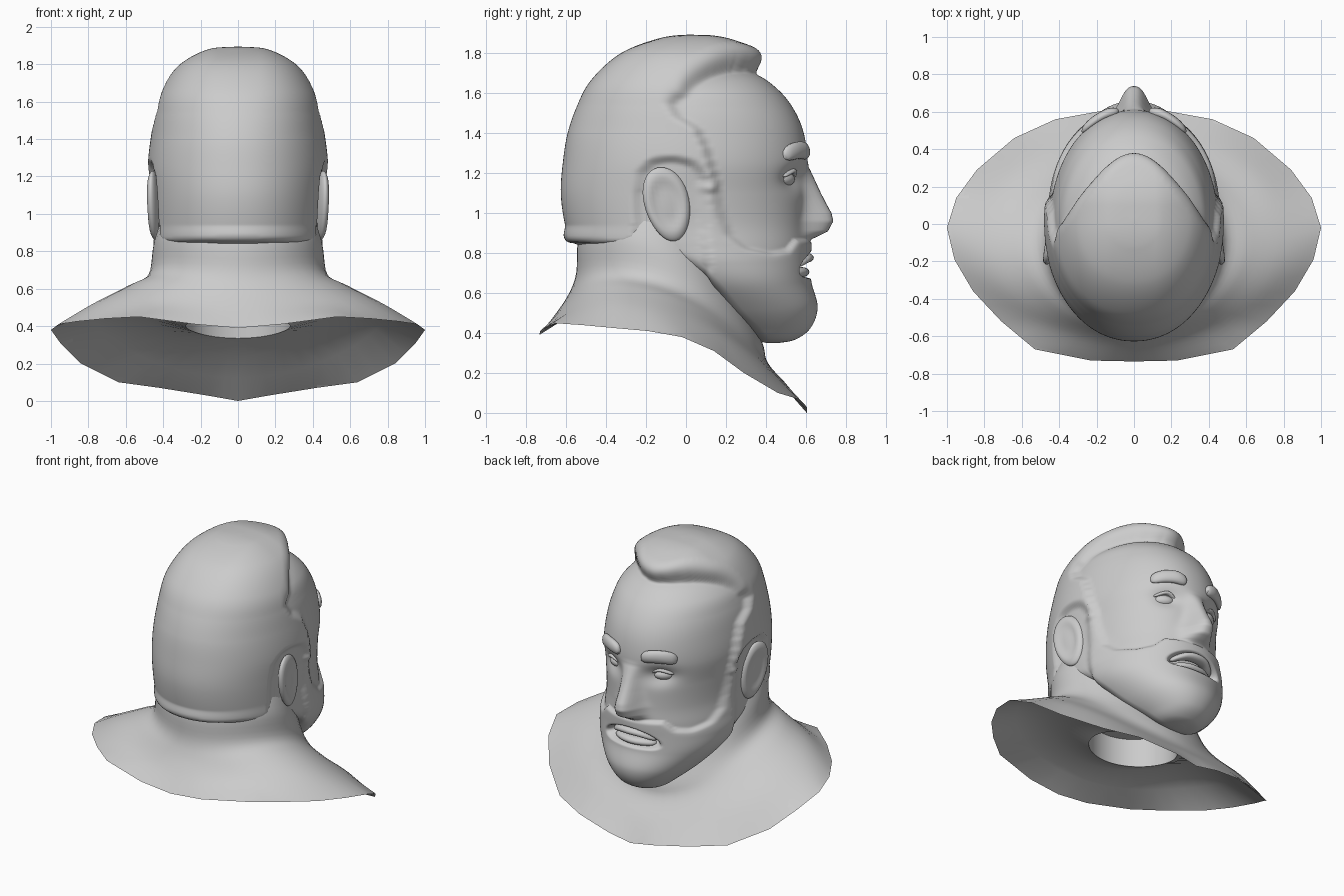
import bpy, bmesh, math
from mathutils import Vector

if "Cube" in bpy.data.objects:
    bpy.data.objects.remove(bpy.data.objects["Cube"])

grey = bpy.data.materials.new("light grey")
grey.diffuse_color = (0.6, 0.6, 0.6, 1)
grey.use_nodes = True
grey.node_tree.nodes["Principled BSDF"].inputs["Base Color"].default_value = grey.diffuse_color


def smooth(a, b, t):
    t = max(0.0, min(1.0, (t - a) / (b - a)))
    return t * t * (3 - 2 * t)


def bulge(width, t):
    """Rounded step: a quarter circle rising over the width."""
    t = max(0.0, min(1.0, t / width))
    return math.sqrt(1 - (1 - t) ** 2)


def spline(rows, n):
    """Catmull-Rom through rows of numbers, n steps per span."""
    out = []
    for i in range(len(rows) - 1):
        p = [rows[max(0, min(len(rows) - 1, i + k))] for k in (-1, 0, 1, 2)]
        for j in range(n):
            t = j / n
            out.append([0.5 * (2 * b + (c - a) * t + (2 * a - 5 * b + 4 * c - d) * t * t
                               + (3 * b - a - 3 * c + d) * t ** 3)
                        for a, b, c, d in zip(*p)])
    return out + [list(rows[-1])]


def lerp_table(table, z):
    for (z0, *a), (z1, *b) in zip(table, table[1:]):
        if z0 <= z <= z1:
            t = (z - z0) / (z1 - z0)
            return [p + (q - p) * t for p, q in zip(a, b)]
    return [0.0, 1.0]


def loft(rings, caps=True):
    bm = bmesh.new()
    vs = [[bm.verts.new(p) for p in r] for r in rings]
    n = len(rings[0])
    for a, b in zip(vs, vs[1:]):
        for i in range(n):
            bm.faces.new((a[i], a[(i + 1) % n], b[(i + 1) % n], b[i]))
    if caps:
        bm.faces.new(vs[0])
        bm.faces.new(vs[-1])
    bmesh.ops.recalc_face_normals(bm, faces=bm.faces)
    bm.normal_update()
    return bm


def finish(bm, name, angle=40):
    me = bpy.data.meshes.new(name)
    bm.to_mesh(me)
    bm.free()
    me.materials.append(grey)
    ob = bpy.data.objects.new(name, me)
    bpy.context.collection.objects.link(ob)
    bpy.ops.object.select_all(action='DESELECT')
    ob.select_set(True)
    bpy.context.view_layer.objects.active = ob
    bpy.ops.object.shade_smooth_by_angle(angle=math.radians(angle))
    return ob


def signed_distance(poly, y, z):
    """Positive inside a polygon in the side plane."""
    best, inside = 9.0, False
    for (ay, az), (by, bz) in zip(poly, poly[1:] + poly[:1]):
        dy, dz = by - ay, bz - az
        t = max(0, min(1, ((y - ay) * dy + (z - az) * dz) / (dy * dy + dz * dz)))
        best = min(best, math.hypot(y - ay - t * dy, z - az - t * dz))
        if (az > z) != (bz > z) and y < ay + dy * (z - az) / dz:
            inside = not inside
    return best if inside else -best


# Skull sections: height, back, front, half width, depth of widest point
skull = [(.375, .40, .47, .03, .43), (.39, .36, .54, .12, .42), (.44, .29, .605, .19, .38),
         (.53, .19, .635, .29, .29), (.65, .08, .605, .39, .19), (.75, -.15, .60, .43, .09),
         (.84, -.54, .605, .435, .02), (.95, -.575, .60, .432, -.02), (1.1, -.595, .60, .44, -.02),
         (1.25, -.585, .61, .45, 0), (1.4, -.56, .59, .435, 0), (1.52, -.51, .54, .41, 0),
         (1.62, -.43, .46, .365, .01), (1.70, -.28, .34, .26, .02), (1.73, -.11, .16, .12, .02),
         (1.737, .01, .03, .01, .02)]
# Side outlines of the hair and the beard
hair = [(.6, 2.1), (.6, 1.62), (0, 1.59), (-.05, 1.57), (-.07, 1.54),
        (-.04, 1.48), (.05, 1.43), (.10, 1.32), (.15, 1.15), (.13, 1.10), (.10, 1.13),
        (.08, 1.20), (.03, 1.25), (-.06, 1.27), (-.16, 1.26), (-.22, 1.20), (-.24, 1.08),
        (-.235, .92), (-.25, .86), (-.30, .85), (-.8, .87), (-.8, 2.1)]
beard = [(.14, 1.14), (.17, 1.0), (.21, .89), (.30, .82), (.42, .795), (.50, .81), (.54, .865),
         (.8, .86), (.8, .2), (.36, .2), (.20, .54), (.11, .70), (.09, .85), (.08, 1.14)]
# Nose: height, reach, half width
nose = [(.86, 0, .10), (.885, .06, .095), (.91, .11, .09), (.96, .138, .085), (1.0, .13, .075),
        (1.07, .092, .065), (1.15, .05, .058), (1.23, .005, .06), (1.26, 0, .06)]

rings, N = [], 200
for z, yb, yf, w, ym in spline(skull, 15):
    ring = []
    for i in range(N):
        a = 2 * math.pi * i / N
        s, c = math.sin(a), math.cos(a)
        ring.append((w * math.copysign(abs(c) ** .95, c), ym + s * ((yf - ym) if s > 0 else (ym - yb)), z))
    rings.append(ring)
bm = loft(rings)
moves, border = [], []
for v in bm.verts:
    x, y, z = v.co
    d = Vector()
    # raised hair with a thick quiff swept to a rounded peak
    peak = (.582 - 1.4 * math.hypot(x, .18) - y) / 1.3 + 3 * max(0, 1.57 - z)
    top = smooth(1.4, 1.7, z)
    dist = min(signed_distance(hair, y, z), peak)
    m = bulge(.024 + .05 * top, dist + .004)
    if m:
        lift = 1 - .5 * smooth(.08, .34, y)
        d += v.normal * m * (.032 + .125 * top * lift * smooth(-.7, 0, y) * smooth(.5, .1, abs(x)))
        d.y += m * .085 * smooth(0, .28, y) * top
    # raised beard
    fringe = signed_distance(beard, y, z) if z < 1.2 and y > 0 else -1
    d += v.normal * .024 * bulge(.024, fringe + .004)
    if abs(dist) < .02 + .05 * top or (abs(fringe) < .03 and y < .5):
        border.append(v)
    if y > .3:
        # nose, eye sockets and mouth hollow
        h, w = lerp_table(nose, z)
        d.y += h * math.exp(-abs(x / w) ** 2.8)
        d.y -= .045 * math.exp(-((abs(x) - .18) / .09) ** 2 - ((z - 1.175) / .06) ** 2)
        r = math.hypot(x / .17, (z - .74 + .8 * x * x) / .06)
        d.y -= .08 * smooth(1.2, .8, r)
    moves.append((v, d))
for v, d in moves:
    v.co += d
for _ in range(5):
    bmesh.ops.smooth_vert(bm, verts=border, factor=.5, use_axis_x=True, use_axis_y=True, use_axis_z=True)
finish(bm, "head", 60)

# Neck flaring into the collar, underside and neck opening
rim = [(0, .605, 0), (.17, .605, .03), (.42, .56, .07), (.64, .46, .10), (.84, .29, .20),
       (.95, .14, .31), (1, -.02, .38), (.96, -.19, .41), (.86, -.36, .425), (.71, -.52, .44),
       (.53, -.67, .45), (.23, -.73, .41), (0, -.735, .39)]
rim += [(-x, y, z) for x, y, z in rim[-2:0:-1]]
edge = []
for p, q in zip(rim, rim[1:] + rim[:1]):
    edge += [Vector(p), (Vector(p) + Vector(q)) / 2]
angles = [math.atan2((p.y + .02) / .68, p.x) for p in edge]


def oval(yb, yf, w, zb, zs, zf):
    out = []
    for a in angles:
        s, c = math.sin(a), math.cos(a)
        z = zs + (zf - zb) / 2 * s + ((zf + zb) / 2 - zs) * s * s
        out.append(Vector((w * c, (yb + yf) / 2 + (yf - yb) / 2 * s, z)))
    return out


keys = [edge, oval(-.65, .51, .80, .50, .485, .135), oval(-.585, .41, .61, .60, .58, .25),
        oval(-.55, .38, .485, .70, .65, .36), oval(-.54, .28, .45, .86, .84, .60),
        oval(-.48, .2, .40, 1, 1, .9)]
columns = [spline([tuple(k[i]) for k in keys], 5) for i in range(len(edge))]
outer = [[c[j] for c in columns] for j in range(len(columns[0]))]
mid1 = oval(-.61, .495, .79, .47, .465, .125)
mid2 = oval(-.48, .385, .54, .51, .515, .24)
hole = oval(-.28, .26, .28, .43, .40, .335)
inner = oval(-.28, .26, .28, .62, .62, .60)
finish(loft(outer[::-1] + [mid1, mid2, hole, inner]), "neck_and_collar")


def bar(name, path, ry, rz):
    """Rounded bar along x with tapered ends."""
    rows, out = spline(path, 6), []
    n = len(rows) - 1
    for k, (x, y, z) in enumerate(rows):
        t = max(.12, (1 - abs(2 * k / n - 1) ** 4) ** .5)
        out.append([(x, y + ry * t * math.cos(a), z + rz * t * math.sin(a))
                    for a in [2 * math.pi * i / 16 for i in range(16)]])
    finish(loft(out), name)


# Lips
bar("upper_lip", [(-.16, .54, .735), (-.08, .585, .77), (0, .60, .777), (.08, .585, .77), (.16, .54, .735)], .04, .025)
bar("lower_lip", [(-.15, .535, .70), (-.07, .57, .705), (0, .58, .705), (.07, .57, .705), (.15, .535, .70)], .038, .025)

for side, s in (("right", 1), ("left", -1)):
    # Eyebrows
    bar(side + "_eyebrow", [(s * .08, .60, 1.30), (s * .15, .585, 1.315), (s * .22, .545, 1.312),
                            (s * .28, .497, 1.295)], .03, .043)
    # Eyes with an upper lid
    bm = bmesh.new()
    bmesh.ops.create_uvsphere(bm, u_segments=24, v_segments=14, radius=1)
    for v in bm.verts:
        v.co = (s * .18 + v.co.x * .058, .495 + v.co.y * .045 - v.co.x * s * .022, 1.17 + v.co.z * .036)
    finish(bm, side + "_eye")
    bar(side + "_eyelid", [(s * .115, .535, 1.18), (s * .18, .533, 1.212), (s * .25, .485, 1.185)], .02, .012)
    # Ears, dished on the outside and flared towards the back
    bm = bmesh.new()
    bmesh.ops.create_uvsphere(bm, u_segments=32, v_segments=20, radius=1)
    for v in bm.verts:
        x, y, z = v.co
        r = math.hypot(y, z)
        x = x * .04 - (.022 * smooth(.85, .4, r) if x > 0 else 0)
        v.co = (s * (.448 + x - .018 * y + .008 * z), -.095 + y * (.115 + .012 * z) - .03 * z, 1.045 + z * .185)
    if s < 0:
        bmesh.ops.reverse_faces(bm, faces=bm.faces)
    finish(bm, side + "_ear")
